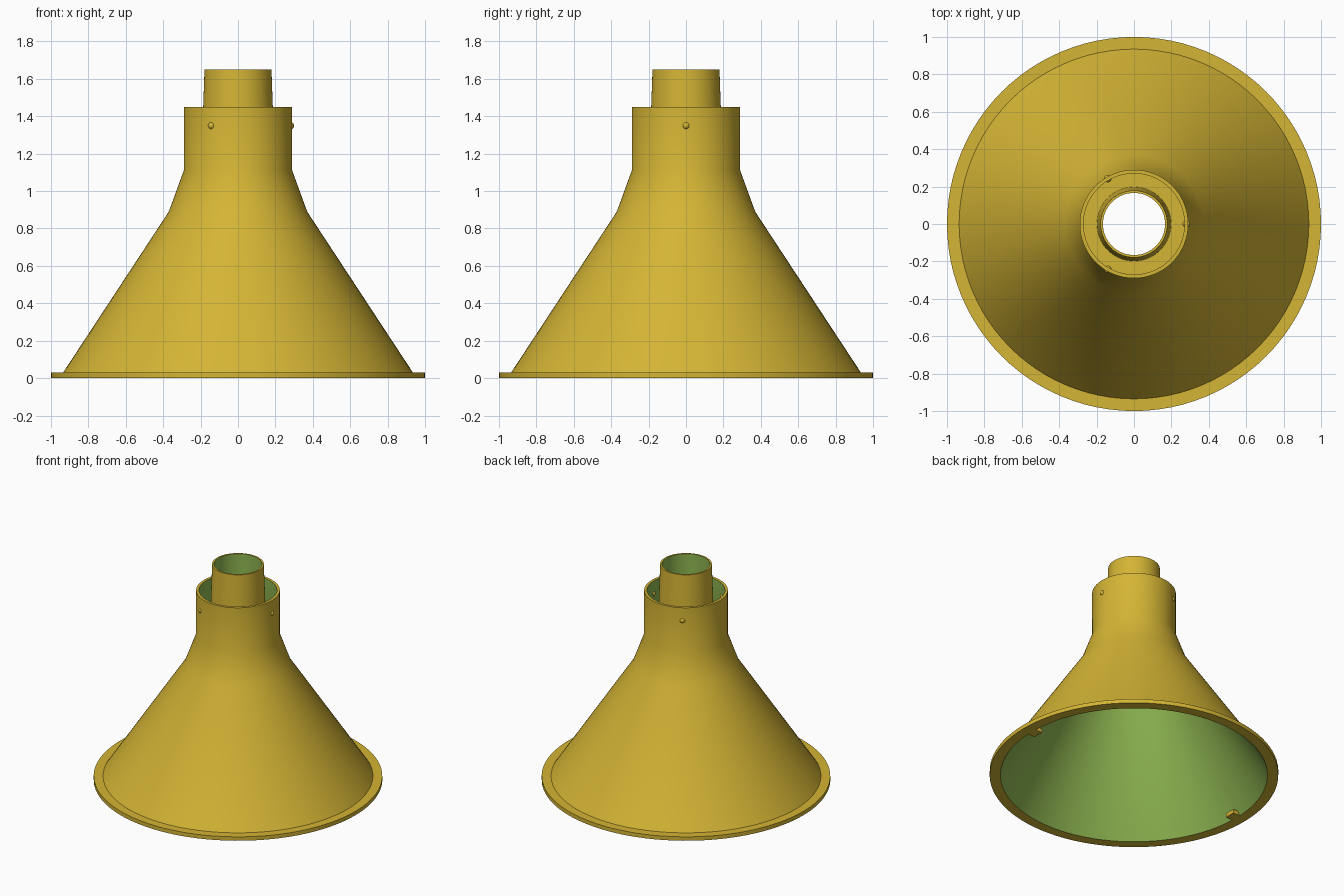
import bpy, bmesh, math
from mathutils import Matrix, Vector

if "Cube" in bpy.data.objects:
    bpy.data.objects.remove(bpy.data.objects["Cube"])

SEGMENTS = 96


def material(name, rgb):
    m = bpy.data.materials.new(name)
    m.diffuse_color = (*rgb, 1)
    m.use_nodes = True
    m.node_tree.nodes["Principled BSDF"].inputs["Base Color"].default_value = m.diffuse_color
    return m


gold = material("gold", (0.66, 0.46, 0.035))
green = material("leaf_green", (0.28, 0.48, 0.085))


def finish(name, bm, smooth=True):
    bmesh.ops.recalc_face_normals(bm, faces=bm.faces)
    mesh = bpy.data.meshes.new(name)
    bm.to_mesh(mesh)
    bm.free()
    mesh.materials.append(gold)
    mesh.materials.append(green)
    obj = bpy.data.objects.new(name, mesh)
    bpy.context.collection.objects.link(obj)
    if smooth:
        bpy.ops.object.select_all(action='DESELECT')
        obj.select_set(True)
        bpy.context.view_layer.objects.active = obj
        bpy.ops.object.shade_smooth_by_angle(angle=math.radians(30))
    return obj


def lathe(name, profile, green_edges):
    """Spin a closed (radius, z) outline; listed outline edges become green."""
    bm = bmesh.new()
    rings = []
    for i in range(SEGMENTS):
        a = 2 * math.pi * i / SEGMENTS
        rings.append([bm.verts.new((r * math.cos(a), r * math.sin(a), z)) for r, z in profile])
    n = len(profile)
    for i in range(SEGMENTS):
        p, q = rings[i], rings[(i + 1) % SEGMENTS]
        for j in range(n):
            k = (j + 1) % n
            f = bm.faces.new((p[j], q[j], q[k], p[k]))
            f.material_index = int(j in green_edges)
    return finish(name, bm)


# Flared shade with base flange and straight collar, green lining
lathe("shade_shell",
      [(1.0, 0), (1.0, 0.03), (0.935, 0.03), (0.37, 0.89), (0.29, 1.11), (0.29, 1.45),
       (0.27, 1.45), (0.27, 1.10), (0.347, 0.885), (0.925, 0)],
      {6, 7, 8})

# Tapered inner tube rising from a floor plate inside the collar
lathe("inner_tube",
      [(0.275, 1.08), (0.275, 1.11), (0.198, 1.11), (0.179, 1.65), (0.166, 1.65), (0.172, 1.08)],
      {4, 5})

# Three round pins through the collar wall
for i in range(3):
    a = 2 * math.pi * i / 3
    bm = bmesh.new()
    bmesh.ops.create_uvsphere(bm, u_segments=20, v_segments=12, radius=0.02,
                              matrix=Matrix.Translation((0.28 * math.cos(a), 0.28 * math.sin(a), 1.35)))
    finish(f"collar_pin_{i + 1}", bm)

# Two small tabs inside the base opening
for label, side in (("right", 1), ("left", -1)):
    bm = bmesh.new()
    bmesh.ops.create_cube(bm, size=1)
    bmesh.ops.scale(bm, vec=Vector((0.07, 0.08, 0.03)), verts=bm.verts)
    bmesh.ops.translate(bm, vec=Vector((0.9 * side, 0, 0.015)), verts=bm.verts)
    finish(f"base_tab_{label}", bm, smooth=False)
